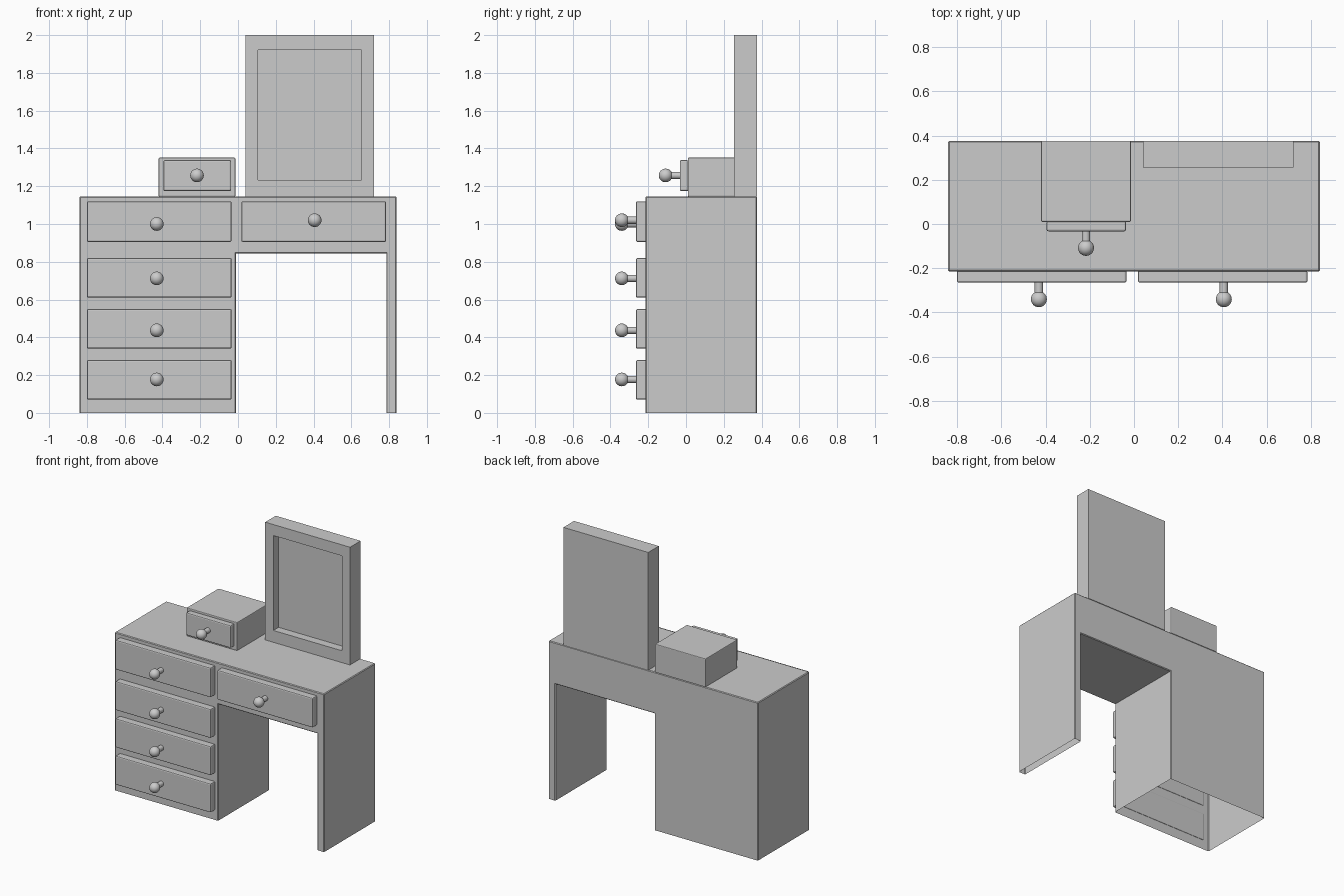
import bpy, bmesh
from math import pi
from mathutils import Matrix, Vector

if "Cube" in bpy.data.objects:
    bpy.data.objects.remove(bpy.data.objects["Cube"])

BACK = 0.376


def finish(bm, name, smooth=False):
    bmesh.ops.recalc_face_normals(bm, faces=bm.faces)
    me = bpy.data.meshes.new(name)
    bm.to_mesh(me)
    bm.free()
    ob = bpy.data.objects.new(name, me)
    bpy.context.collection.objects.link(ob)
    if smooth:
        bpy.context.view_layer.objects.active = ob
        ob.select_set(True)
        bpy.ops.object.shade_smooth_by_angle(angle=pi / 5)
        ob.select_set(False)
    return ob


def add_box(bm, x, y, z):
    size = Vector((x[1] - x[0], y[1] - y[0], z[1] - z[0]))
    mid = Vector((x[0] + x[1], y[0] + y[1], z[0] + z[1])) / 2
    bmesh.ops.create_cube(bm, size=1, matrix=Matrix.Translation(mid) @ Matrix.Diagonal(size).to_4x4())


def bevel_convex(bm, width, segments=1):
    bmesh.ops.recalc_face_normals(bm, faces=bm.faces)
    edges = [e for e in bm.edges if len(e.link_faces) == 2 and e.is_convex]
    bmesh.ops.bevel(bm, geom=edges, offset=width, segments=segments, profile=0.5, affect='EDGES')


def box(name, x, y, z, width):
    bm = bmesh.new()
    add_box(bm, x, y, z)
    bevel_convex(bm, width, 2)
    return finish(bm, name)


def knob(name, x, face_y, z):
    # Round ball on a short stem, pointing forward
    bm = bmesh.new()
    turn = Matrix.Rotation(pi / 2, 4, 'X')
    bmesh.ops.create_uvsphere(bm, u_segments=32, v_segments=16, radius=0.036,
                              matrix=Matrix.Translation((x, face_y - 0.075, z)) @ turn)
    bmesh.ops.create_cone(bm, cap_ends=True, segments=32, radius1=0.019, radius2=0.019, depth=0.06,
                          matrix=Matrix.Translation((x, face_y - 0.028, z)) @ turn)
    finish(bm, name, smooth=True)


def drawer(name, x, z, front, back, knob_x, knob_z):
    box(name + "_front", x, (front, back), z, 0.008)
    knob(name + "_knob", knob_x, front, knob_z)


# Desk body: pedestal, apron and side leg in one profile, open underneath
profile = [(-0.84, 0), (-0.84, 1.146), (0.84, 1.146), (0.84, 0),
           (0.785, 0), (0.785, 0.845), (-0.01, 0.845), (-0.01, 0)]
bm = bmesh.new()
face = bm.faces.new([bm.verts.new((x, -0.214, z)) for x, z in profile])
ext = bmesh.ops.extrude_face_region(bm, geom=[face])
bmesh.ops.translate(bm, vec=(0, BACK + 0.214, 0),
                    verts=[v for v in ext["geom"] if isinstance(v, bmesh.types.BMVert)])
# The extrusion may drop or keep the starting face; close the front if needed
if not any(all(v.co.y < 0 for v in f.verts) for f in bm.faces):
    bmesh.ops.holes_fill(bm, edges=[e for e in bm.edges if e.is_boundary])
bmesh.ops.recalc_face_normals(bm, faces=bm.faces)
bottom = [f for f in bm.faces if all(v.co.z < 0.001 for v in f.verts)]
bmesh.ops.delete(bm, geom=bottom, context='FACES_ONLY')
bm.normal_update()
edges = [e for e in bm.edges if len(e.link_faces) == 2 and e.is_convex]
bmesh.ops.bevel(bm, geom=edges, offset=0.005, segments=1, affect='EDGES')
finish(bm, "desk_body")

# Pedestal drawers
rows = [(0.07, 0.28, 0.177), (0.34, 0.55, 0.437), (0.61, 0.82, 0.712), (0.905, 1.12, 1.0)]
for i, (z0, z1, kz) in enumerate(rows, 1):
    drawer(f"pedestal_drawer_{i}", (-0.80, -0.034), (z0, z1), -0.265, -0.21, -0.43, kz)

# Wide drawer above the knee space
drawer("apron_drawer", (0.018, 0.784), (0.905, 1.12), -0.265, -0.21, 0.406, 1.02)

# Small chest on the table top
box("small_chest", (-0.42, -0.014), (0.01, BACK), (1.145, 1.351), 0.005)
drawer("small_chest_drawer", (-0.395, -0.036), (1.174, 1.338), -0.033, 0.013, -0.217, 1.257)

# Mirror: slab with an inset, recessed front
bm = bmesh.new()
add_box(bm, (0.04, 0.72), (0.255, BACK), (1.145, 2.0))
bm.normal_update()
front = min(bm.faces, key=lambda f: f.calc_center_median().y)
bmesh.ops.inset_region(bm, faces=[front], thickness=0.06)
pane = bmesh.ops.extrude_face_region(bm, geom=[front])
bmesh.ops.delete(bm, geom=[front] if front.is_valid else [], context='FACES_ONLY')
pane_verts = [v for v in pane["geom"] if isinstance(v, bmesh.types.BMVert)]
cx, cz = 0.38, 1.575
for v in pane_verts:
    v.co.y += 0.06
# Place the opening edges, both at the rim and at the pane
for v in bm.verts:
    if 0.05 < v.co.x < 0.71:
        v.co.x = 0.105 if v.co.x < cx else 0.655
        v.co.z = 1.232 if v.co.z < cz else 1.92
finish(bm, "mirror_frame")
